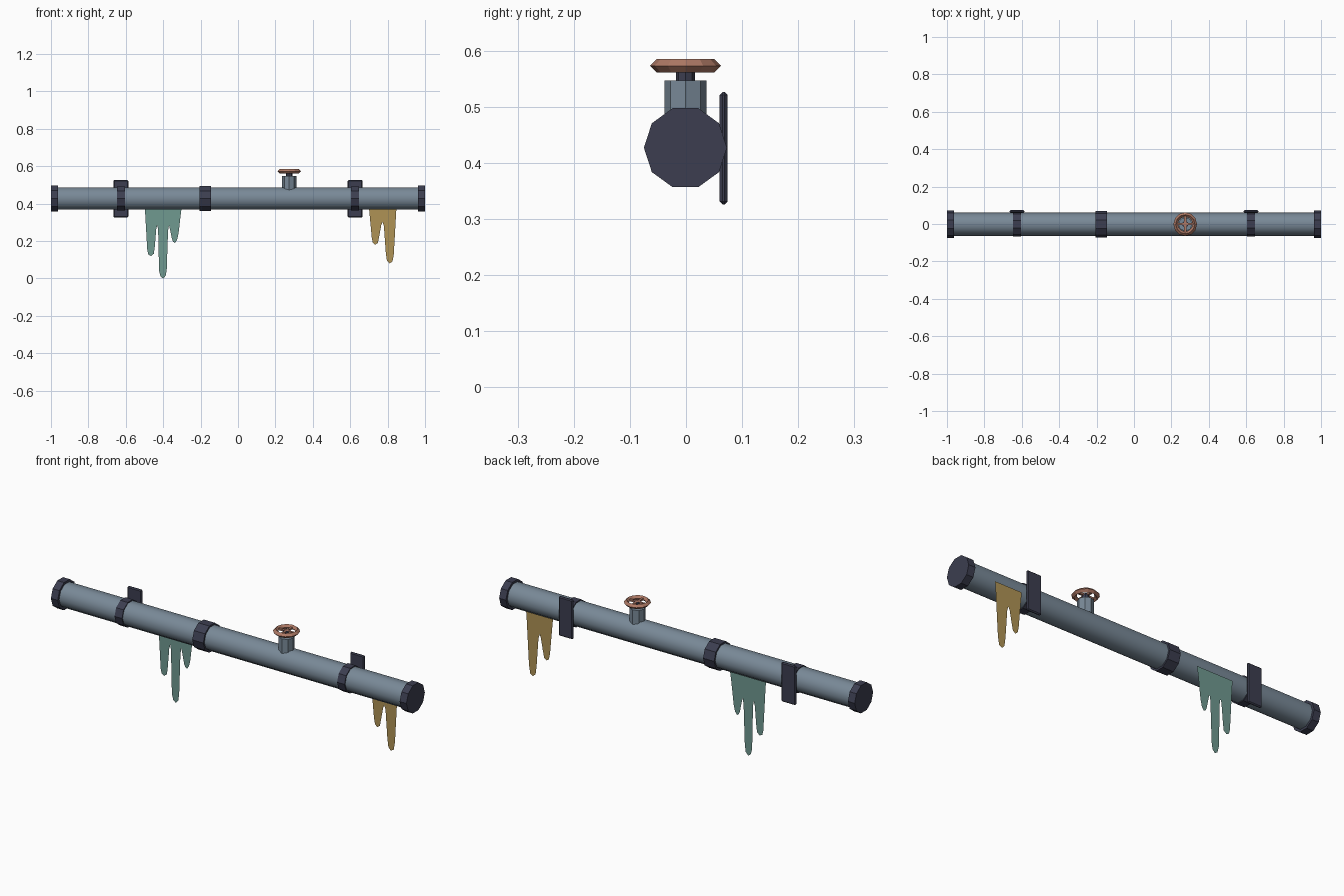
import bpy, bmesh
from math import sin, cos, pi
from mathutils import Vector

if "Cube" in bpy.data.objects:
    bpy.data.objects.remove(bpy.data.objects["Cube"])

YC, ZC = -0.001, 0.427   # pipe axis
VX = 0.274               # valve position along the pipe


def mat(name, rgb):
    m = bpy.data.materials.new(name)
    m.diffuse_color = (*rgb, 1)
    m.use_nodes = True
    m.node_tree.nodes["Principled BSDF"].inputs["Base Color"].default_value = m.diffuse_color
    return m


STEEL = mat("steel", (0.19, 0.25, 0.31))
DARK = mat("dark_iron", (0.045, 0.048, 0.08))
COPPER = mat("copper", (0.42, 0.19, 0.13))
GREEN = mat("green_slime", (0.16, 0.32, 0.28))
OCHRE = mat("ochre_slime", (0.43, 0.29, 0.09))


def finish(name, bm, material):
    bmesh.ops.recalc_face_normals(bm, faces=bm.faces)
    me = bpy.data.meshes.new(name)
    bm.to_mesh(me)
    bm.free()
    me.materials.append(material)
    ob = bpy.data.objects.new(name, me)
    bpy.context.collection.objects.link(ob)
    return ob


def prism(name, sides, r, start, axis, length, material, smooth=False):
    """N-sided prism along x or z with a corner on the y axis."""
    bm = bmesh.new()
    side = Vector((0, 0, 1)) if axis.x else Vector((1, 0, 0))
    ring = []
    for i in range(sides):
        a = 2 * pi * i / sides
        ring.append(bm.verts.new(start + Vector((0, cos(a) * r, 0)) + side * sin(a) * r))
    face = bm.faces.new(ring)
    ext = bmesh.ops.extrude_face_region(bm, geom=[face], use_keep_orig=True)
    top = [v for v in ext["geom"] if isinstance(v, bmesh.types.BMVert)]
    bmesh.ops.translate(bm, verts=top, vec=axis * length)
    if smooth:
        for f in bm.faces:
            f.smooth = len(f.verts) == 4
    return finish(name, bm, material)


def box(name, centre, size, material, bevel=0):
    bm = bmesh.new()
    bmesh.ops.create_cube(bm, size=1)
    bmesh.ops.scale(bm, verts=bm.verts, vec=size)
    bmesh.ops.translate(bm, verts=bm.verts, vec=centre)
    if bevel:
        bmesh.ops.bevel(bm, geom=bm.edges[:], offset=bevel, segments=1, affect='EDGES')
    return finish(name, bm, material)


def sheet(name, points, material, y=0.0715):
    """Flat drip sheet hanging behind the pipe."""
    bm = bmesh.new()
    bm.faces.new([bm.verts.new((x, y, z)) for x, z in points])
    return finish(name, bm, material)


X, Z = Vector((1, 0, 0)), Vector((0, 0, 1))


def collar(name, x, width, r):
    prism(name, 10, r, Vector((x - width / 2, YC, ZC)), X, width, DARK)


# Pipe
prism("pipe", 10, 0.062, Vector((-0.98, YC, ZC)), X, 1.96, STEEL, smooth=True)

# End flanges, wall clamps and plates
for s, label in ((-1, "left"), (1, "right")):
    collar(label + "_end_flange", s * 0.981, 0.038, 0.074)
    collar(label + "_clamp_ring", s * 0.626, 0.042, 0.067)
    box(label + "_wall_plate", (s * 0.626, 0.067, 0.426), (0.08, 0.014, 0.2), DARK, 0.005)

# Middle coupling
collar("coupling", -0.176, 0.062, 0.071)

# Valve body and stem
prism("valve_body", 8, 0.0375, Vector((VX, YC, 0.45)), Z, 0.097, STEEL)
prism("valve_stem", 8, 0.017, Vector((VX, YC, 0.54)), Z, 0.037, DARK)

# Hand wheel rim with diamond section
bm = bmesh.new()
N, R, r = 12, 0.051, 0.012
rings = []
for i in range(N):
    a = 2 * pi * i / N
    rings.append([bm.verts.new((VX + cos(a) * (R + r * cos(b)), YC + sin(a) * (R + r * cos(b)),
                                0.573 + r * sin(b)))
                  for b in (0, pi / 2, pi, 3 * pi / 2)])
for i in range(N):
    p, q = rings[i], rings[(i + 1) % N]
    for j in range(4):
        k = (j + 1) % 4
        bm.faces.new((p[j], q[j], q[k], p[k]))
finish("hand_wheel_rim", bm, COPPER)

# Wheel spokes
box("wheel_spoke_x", (VX, YC, 0.573), (0.09, 0.011, 0.009), COPPER)
box("wheel_spoke_y", (VX, YC, 0.573), (0.011, 0.09, 0.009), COPPER)

# Slime drips
sheet("green_drip", [
    (-.5, .4), (-.497, .36), (-.485, .15), (-.479, .127), (-.465, .12), (-.45, .132),
    (-.445, .17), (-.437, .265), (-.431, .285), (-.427, .26), (-.422, .04), (-.414, .01),
    (-.4, 0), (-.386, .015), (-.381, .05), (-.374, .255), (-.369, .285), (-.363, .26),
    (-.353, .21), (-.346, .195), (-.337, .19), (-.326, .205), (-.318, .24),
    (-.304, .36), (-.298, .4)], GREEN)
sheet("ochre_drip", [
    (.698, .4), (.702, .36), (.715, .22), (.721, .19), (.734, .18), (.748, .19),
    (.756, .23), (.766, .285), (.773, .302), (.78, .28), (.79, .14), (.796, .095),
    (.81, .08), (.826, .09), (.833, .13), (.846, .36), (.849, .4)], OCHRE)
